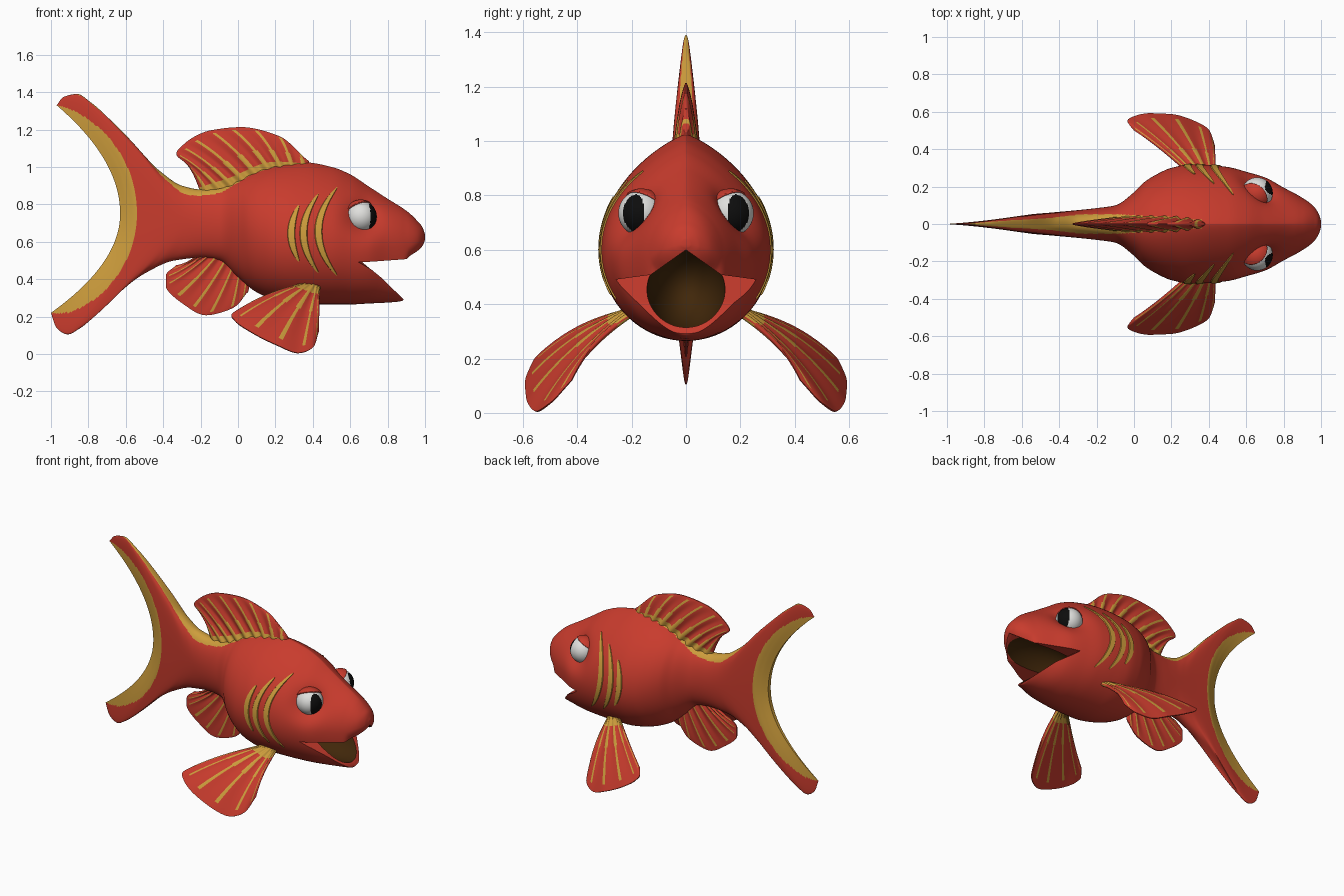
import bpy, bmesh
from math import sin, cos, pi, exp
from mathutils import Vector

if "Cube" in bpy.data.objects:
    bpy.data.objects.remove(bpy.data.objects["Cube"], do_unlink=True)


def material(name, rgb):
    m = bpy.data.materials.new(name)
    m.use_nodes = True
    m.diffuse_color = (*rgb, 1)
    m.node_tree.nodes["Principled BSDF"].inputs["Base Color"].default_value = (*rgb, 1)
    return m


MATS = [material("red skin", (.58, .044, .026)), material("gold trim", (.61, .335, .045)),
        material("mouth brown", (.052, .02, .003)), material("eye white", (.74, .74, .72)),
        material("pupil black", (.004, .004, .004))]
RED, GOLD, BROWN, WHITE, BLACK = range(len(MATS))


def spline(keys, vals, x):
    """Smooth interpolation that never overshoots."""
    last = len(keys) - 1
    x = min(max(x, keys[0]), keys[-1])
    i = next((k for k in range(last) if x <= keys[k + 1]), last - 1)
    slope = lambda k: (vals[k + 1] - vals[k]) / (keys[k + 1] - keys[k])

    def tangent(k):
        if k in (0, last):
            return slope(min(k, last - 1))
        a, b = slope(k - 1), slope(k)
        return 2 * a * b / (a + b) if a * b > 0 else 0
    h = keys[i + 1] - keys[i]
    t = (x - keys[i]) / h
    s = t * t * (3 - 2 * t)
    return (vals[i] * (1 - s) + vals[i + 1] * s
            + h * t * (1 - t) * (tangent(i) * (1 - t) - tangent(i + 1) * t))


def table(rows, x):
    return spline(*zip(*rows), x)


def path(points, u):
    """Point at u in 0..1 along a smooth path."""
    keys = range(len(points))
    return Vector([spline(keys, c, u * (len(points) - 1)) for c in zip(*points)])


def finish(name, bm):
    bmesh.ops.recalc_face_normals(bm, faces=bm.faces)
    mesh = bpy.data.meshes.new(name)
    bm.to_mesh(mesh)
    bm.free()
    for m in MATS:
        mesh.materials.append(m)
    ob = bpy.data.objects.new(name, mesh)
    bpy.context.collection.objects.link(ob)
    return ob


def smooth(ob, angle=.9):
    bpy.ops.object.select_all(action='DESELECT')
    ob.select_set(True)
    bpy.context.view_layer.objects.active = ob
    bpy.ops.object.shade_smooth_by_angle(angle=angle)


# Tail stations: top x, z, bottom x, z, middle x, z
TAIL = [(-.97, 1.33, -1, .22, -.63, .75), (-.93, 1.375, -.97, .14, -.585, .75),
        (-.86, 1.39, -.91, .105, -.54, .75), (-.78, 1.34, -.84, .14, -.48, .74),
        (-.6, 1.17, -.68, .29, -.4, .73), (-.42, .98, -.5, .43, -.33, .72),
        (-.3, .9, -.34, .5, -.27, .71)]
# Body stations: x, top z, bottom z, widest z
BODY = [(-.2, .88, .515, .7), (-.1, .89, .5, .69), (0, .93, .41, .67), (.1, .98, .33, .64),
        (.2, 1.01, .29, .61), (.35, 1.025, .265, .6), (.5, 1, .265, .59), (.6, .96, .265, .58),
        (.7, .895, .27, .57), (.8, .83, .275, .57), (.88, .78, .285, .57), (.92, .75, .48, .58),
        (.96, .71, .53, .6), (.985, .68, .57, .61), (1, .64, .61, .62)]
STATIONS = TAIL + [(x, t, x, b, x, m) for x, t, b, m in BODY]
WIDTH = [(-1, .01), (-.8, .028), (-.6, .048), (-.4, .065), (-.2, .085), (-.1, .1), (0, .17),
         (.05, .22), (.12, .265), (.2, .3), (.3, .318), (.4, .315), (.5, .305), (.6, .28),
         (.7, .25), (.8, .195), (.9, .14), (.96, .095), (.99, .05), (1, .015)]
PINCH = [(-1, .7), (-.2, .9), (.1, 1.3), (.4, 1.6), (.65, 1.6), (.8, 1.5), (1, 1)]
BEVEL = [(0, .3), (1, .75), (2, 1), (3, 1)]


def body_colour(c, station, up, depth):
    notch = station < 2 * (1 - abs(up) ** 3.8)
    ridge = (depth < .045 * min(1, (c.x + .88) * 5) and c.x < .37
             and abs(c.y) < .052 - .06 * max(0, c.x + .1))
    return GOLD if notch or ridge else RED


def make_body(around=128, steps=11):
    bm = bmesh.new()
    rings = []
    keys = range(len(STATIONS))
    columns = list(zip(*STATIONS))
    count = (len(STATIONS) - 1) * steps
    for i in range(count + 1):
        s = i / steps
        xt, zt, xb, zb, xm, zm = [spline(keys, col, s) for col in columns]
        ring = []
        for j in range(around):
            a = 2 * pi * j / around
            c, w = cos(a), sin(a)
            xe, ze = (xt, zt) if c > 0 else (xb, zb)
            x, z = xm + (xe - xm) * c * c, zm + abs(c) * (ze - zm)
            p = table(PINCH, x)
            p = p if c > 0 else min(p, 1)
            y = table(WIDTH, x) * table(BEVEL, s) * abs(w) ** p
            y *= 1 - .32 * exp(-((x - .69) ** 2 + (z - .745) ** 2) / .008)   # eye socket
            ring.append(bm.verts.new((x, y if w > 0 else -y, z)))
        rings.append(ring)
    for i in range(count):
        for j in range(around):
            k = (j + 1) % around
            f = bm.faces.new((rings[i][j], rings[i][k], rings[i + 1][k], rings[i + 1][j]))
            c = f.calc_center_median()
            f.material_index = body_colour(c, (i + .5) / steps, cos(2 * pi * (j + .5) / around),
                                           rings[i][0].co.z - c.z)
    # end caps, stitched left to right
    for ring, colour in ((rings[0], GOLD), (rings[-1], RED)):
        for j in range(around // 2):
            ids = dict.fromkeys((j, j + 1, around - j - 1, (around - j) % around))
            bm.faces.new([ring[k] for k in ids]).material_index = colour
    return finish("fish_body", bm)


def cut(ob, cutter):
    cutter.hide_render = True
    mod = ob.modifiers.new("cut", 'BOOLEAN')
    mod.object, mod.operation, mod.solver = cutter, 'DIFFERENCE', 'EXACT'
    bpy.context.view_layer.objects.active = ob
    bpy.ops.object.modifier_apply(modifier=mod.name)
    bpy.data.objects.remove(cutter, do_unlink=True)


body = make_body()

# Open mouth: a roofed wedge between the jaws, then a rounded cavity
bm = bmesh.new()
jaw = [(1.2, .2), (.89, .2), (.885, .292), (.77, .405)]
slices = []
for y, roof in ((-.3, .485), (-.13, .508), (0, .6), (.13, .508), (.3, .485)):
    slices.append([bm.verts.new((x, y, z)) for x, z in [(.645, roof), (1.2, roof)] + jaw])
for a, b in zip(slices, slices[1:]):
    for k in range(len(a)):
        bm.faces.new((a[k - 1], a[k], b[k], b[k - 1]))
bm.faces.new(slices[0])
bm.faces.new(slices[-1])
cut(body, finish("mouth_wedge", bm))

bm = bmesh.new()
bmesh.ops.create_uvsphere(bm, u_segments=48, v_segments=32, radius=1)
for v in bm.verts:
    v.co = Vector((.74 + .3 * v.co.x, .145 * v.co.y, .465 + .165 * v.co.z))
for f in bm.faces:
    f.material_index = BROWN
cut(body, finish("mouth_cavity", bm))
smooth(body)


def make_gill(name, x, z, half, side, steps=40):
    """Slim raised crescent laid on the flank."""
    bm = bmesh.new()
    rows = []
    for i in range(steps + 1):
        d = (i / steps * 2 - 1) * .995
        dz = d * half
        row = []
        for across, lift in ((-1, -.001), (-.8, .005), (.8, .005), (1, -.001)):
            px = x + 1.8 * dz * dz + across * .021 * (1 - d * d) ** .5
            _, hit, normal, _ = body.ray_cast((px, side, z + dz), (0, -side, 0))
            row.append(bm.verts.new(hit + normal * lift))
        rows.append(row)
    for a, b in zip(rows, rows[1:]):
        for k in range(3):
            bm.faces.new((a[k], a[k + 1], b[k + 1], b[k])).material_index = GOLD
    smooth(finish(name, bm))


def make_fin(name, base, tip, rays, thick, bulge, root, mirror=1):
    """Ribbed fin spanned between a base path and a tip path."""
    nu, nv = rays * 12, 24

    def point(u, v):
        p = path(base, u).lerp(path(tip, u), v) + Vector(bulge) * 4 * v * (1 - v)
        return Vector((p.x, p.y * mirror, p.z))
    grid = [[point(i / nu, j / nv) for j in range(nv + 1)] for i in range(nu + 1)]
    bm = bmesh.new()
    sheets = ([], [])
    for i in range(nu + 1):
        rows = ([], [])
        for j in range(nv + 1):
            du = grid[min(i + 1, nu)][j] - grid[max(i - 1, 0)][j]
            dv = grid[i][min(j + 1, nv)] - grid[i][max(j - 1, 0)]
            n = du.cross(dv).normalized()
            u, v = i / nu, j / nv
            rib = 1 - .25 * cos(2 * pi * u * rays)
            t = .003 + thick * (1 - v) ** .8 * (4 * u * (1 - u)) ** .4 * rib
            for row, sign in zip(rows, (1, -1)):
                row.append(bm.verts.new(grid[i][j] + n * t * sign))
        for sheet, row in zip(sheets, rows):
            sheet.append(row)
    for s in sheets:
        for i in range(nu):
            for j in range(nv):
                f = bm.faces.new((s[i][j], s[i + 1][j], s[i + 1][j + 1], s[i][j + 1]))
                width = .13 if j < nv * root * 3 else .09     # rays flare at the root
                ray = abs((i + .5) / nu * rays % 1 - .5) < width and j < nv * .9
                f.material_index = GOLD if ray or j < nv * root else RED
    # rim joining the two sheets
    rim = ([(i, 0) for i in range(nu)] + [(nu, j) for j in range(nv)]
           + [(i, nv) for i in range(nu, 0, -1)] + [(0, j) for j in range(nv, 0, -1)])
    a, b = sheets
    for (i, j), (k, m) in zip(rim, rim[1:] + rim[:1]):
        bm.faces.new((a[i][j], a[k][m], b[k][m], b[i][j]))
    smooth(finish(name, bm), 1)


def flat(points):
    return [(x, 0, z) for x, z in points]


make_fin("dorsal_fin", flat([(.38, 1), (.2, .99), (0, .91), (-.2, .86)]),
         flat([(.38, 1.02), (.22, 1.165), (.02, 1.213), (-.15, 1.195), (-.28, 1.13),
               (-.33, 1.07), (-.28, 1.02)]), 9, .035, (0, 0, .02), .12)
make_fin("anal_fin", flat([(.06, .36), (-.04, .46), (-.15, .53), (-.22, .53)]),
         flat([(.05, .33), (-.02, .25), (-.17, .207), (-.29, .265), (-.385, .36),
               (-.385, .42), (-.33, .475)]), 8, .018, (0, 0, -.01), 0)

bpy.context.view_layer.update()
for mirror, label in ((1, "left"), (-1, "right")):
    make_fin(label + "_pectoral_fin", [(.44, .21, .355), (.4, .21, .37), (.34, .22, .37)],
             [(.43, .42, .12), (.4, .5, .035), (.32, .55, .005), (.2, .585, .05),
              (.08, .59, .11), (-.01, .57, .17), (-.035, .55, .205), (0, .5, .235)],
             6, .012, (0, .015, .02), .14, mirror)

    for part, x, z, half in (("front", .43, .655, .235), ("middle", .35, .645, .21),
                             ("rear", .285, .645, .15)):
        make_gill(f"{label}_{part}_gill", x, z, half, mirror)

    # Eye with an oval pupil
    centre, radius = Vector((.658, .165 * mirror, .735)), .084
    look = Vector((.92, .38 * mirror, 0)).normalized()
    across = look.cross(Vector((0, 0, 1)))
    bm = bmesh.new()
    bmesh.ops.create_uvsphere(bm, u_segments=96, v_segments=64, radius=radius)
    for f in bm.faces:
        n = f.calc_center_median() / radius
        oval = (n.dot(across) / .5) ** 2 + (n.z / .82) ** 2 < 1
        f.material_index = BLACK if oval and n.dot(look) > 0 else WHITE
    bmesh.ops.translate(bm, vec=centre, verts=bm.verts)
    smooth(finish(label + "_eye", bm))

    # Eyelid: a cap over the upper, rear, inner part of the eye
    lid_axis = Vector((-.4, -.42 * mirror, .8)).normalized()
    bm = bmesh.new()
    bmesh.ops.create_uvsphere(bm, u_segments=48, v_segments=32, radius=radius * 1.08)
    bmesh.ops.bisect_plane(bm, geom=bm.verts[:] + bm.edges[:] + bm.faces[:],
                           plane_co=lid_axis * radius * .52, plane_no=lid_axis, clear_inner=True)
    bmesh.ops.translate(bm, vec=centre, verts=bm.verts)
    lid = finish(label + "_eyelid", bm)
    lid.modifiers.new("thickness", 'SOLIDIFY').thickness = .008
    smooth(lid)
